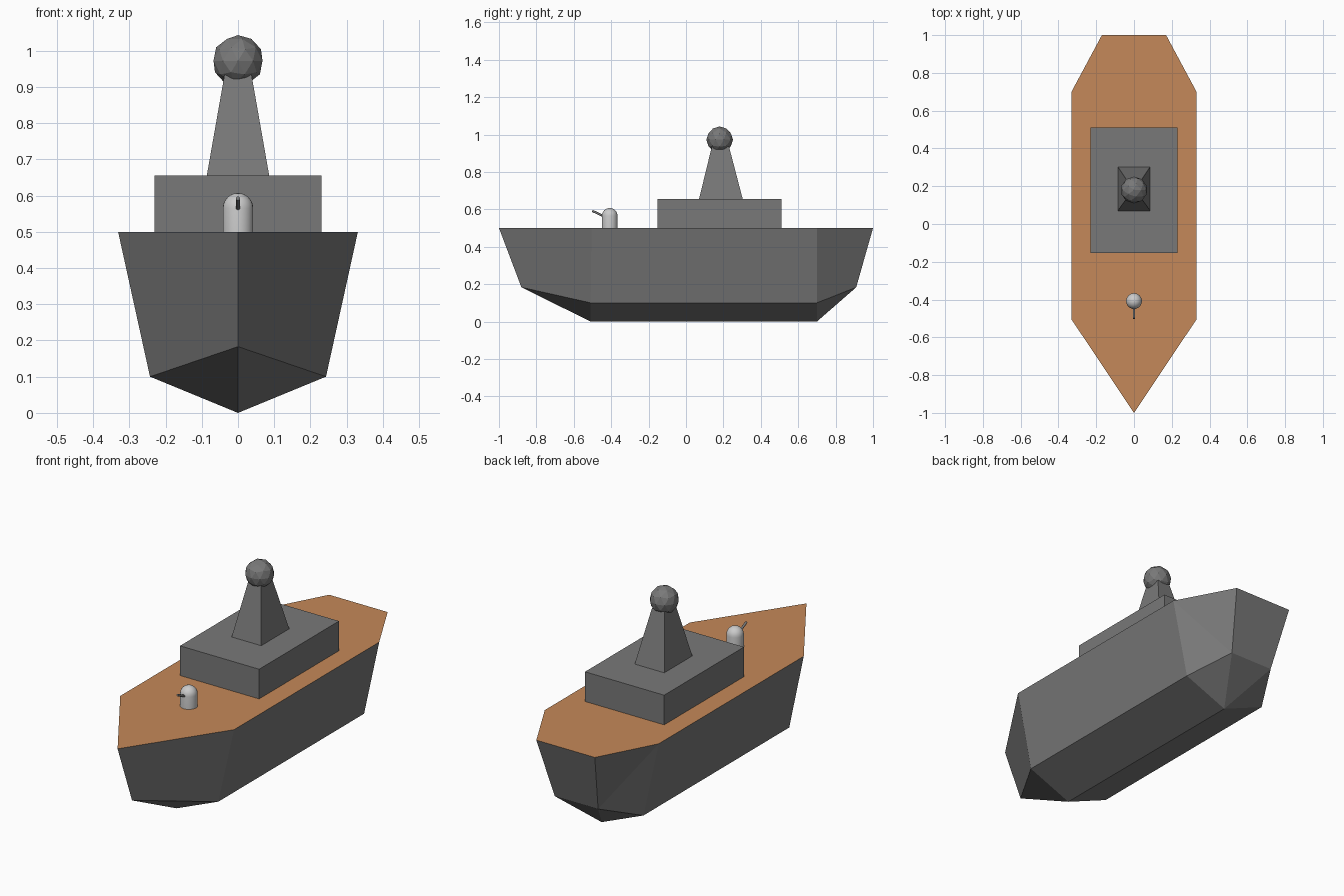
import bpy, bmesh, math
from mathutils import Vector

if "Cube" in bpy.data.objects:
    bpy.data.objects.remove(bpy.data.objects["Cube"])


def material(name, r, g, b):
    m = bpy.data.materials.new(name)
    m.diffuse_color = (r, g, b, 1)
    m.use_nodes = True
    m.node_tree.nodes["Principled BSDF"].inputs["Base Color"].default_value = m.diffuse_color
    return m


dark = material("dark_grey", 0.19, 0.19, 0.19)
wood = material("deck_brown", 0.56, 0.25, 0.1)
light = material("light_grey", 0.7, 0.7, 0.7)


def make_object(name, bm, *mats):
    bmesh.ops.recalc_face_normals(bm, faces=bm.faces)
    me = bpy.data.meshes.new(name)
    bm.to_mesh(me)
    bm.free()
    ob = bpy.data.objects.new(name, me)
    bpy.context.collection.objects.link(ob)
    for m in mats:
        me.materials.append(m)
    return ob


def smooth(ob, angle=35):
    bpy.ops.object.select_all(action='DESELECT')
    ob.select_set(True)
    bpy.context.view_layer.objects.active = ob
    bpy.ops.object.shade_smooth_by_angle(angle=math.radians(angle))


def tapered_box(name, bottom, top, z0, z1, mat):
    """Block between two centred rectangles given as (half_x, y0, y1)."""
    bm = bmesh.new()
    rings = []
    for (hx, y0, y1), z in ((bottom, z0), (top, z1)):
        rings.append([bm.verts.new((x, y, z)) for x, y in
                      ((-hx, y0), (hx, y0), (hx, y1), (-hx, y1))])
    lo, hi = rings
    for i in range(4):
        j = (i + 1) % 4
        bm.faces.new((lo[i], lo[j], hi[j], hi[i]))
    bm.faces.new(lo[::-1])
    bm.faces.new(hi)
    return make_object(name, bm, mat)


# Hull: deck outline and chine line from bow to stern, closed to a keel line
deck_side = [(0, -1, 0.5), (0.331, -0.505, 0.5), (0.331, 0.7, 0.5), (0.17, 1, 0.5)]
chine_side = [(0, -0.88, 0.183), (0.243, -0.51, 0.1), (0.243, 0.7, 0.1), (0.126, 0.91, 0.183)]


def full_ring(bm, side):
    pts = side + [(-x, y, z) for x, y, z in reversed(side[1:])]
    return [bm.verts.new(p) for p in pts]


bm = bmesh.new()
d = full_ring(bm, deck_side)
c = full_ring(bm, chine_side)
keel_front = bm.verts.new((0, -0.51, 0))
keel_back = bm.verts.new((0, 0.7, 0))
bm.faces.new(d).material_index = 1
for i in range(7):
    j = (i + 1) % 7
    if i == 2:      # stern quarters are creased from deck corner to transom foot
        bm.faces.new((d[i], d[j], c[j]))
        bm.faces.new((d[i], c[j], c[i]))
    elif i == 4:
        bm.faces.new((d[i], d[j], c[i]))
        bm.faces.new((d[j], c[j], c[i]))
    else:
        bm.faces.new((d[i], d[j], c[j], c[i]))
bm.faces.new((c[0], c[1], keel_front))
bm.faces.new((c[6], c[0], keel_front))
bm.faces.new((c[1], c[2], keel_back, keel_front))
bm.faces.new((c[5], c[6], keel_front, keel_back))
for i in (2, 3, 4):
    bm.faces.new((c[i], c[i + 1], keel_back))
make_object("hull", bm, dark, wood)

# Superstructure and mast
tapered_box("cabin", (0.23, -0.153, 0.51), (0.23, -0.153, 0.51), 0.5, 0.656, dark)
tapered_box("mast", (0.086, 0.07, 0.303), (0.037, 0.138, 0.23), 0.656, 0.935, dark)

# Faceted radar dome
bm = bmesh.new()
bmesh.ops.create_icosphere(bm, subdivisions=2, radius=0.071)
bmesh.ops.translate(bm, verts=bm.verts, vec=(0, 0.18, 0.972))
make_object("radar_dome", bm, dark)

# Gun turret: revolved profile of a short cylinder with a round cap
R, TY = 0.042, -0.408
bm = bmesh.new()
profile = [(0, 0.5), (R, 0.5)] + [
    (R * math.cos(math.radians(a)), 0.565 + R * math.sin(math.radians(a)))
    for a in range(0, 90, 15)] + [(0, 0.565 + R)]
vs = [bm.verts.new((r, TY, z)) for r, z in profile]
edges = [bm.edges.new(p) for p in zip(vs, vs[1:])]
bmesh.ops.spin(bm, geom=vs + edges, cent=(0, TY, 0), axis=(0, 0, 1),
               angle=2 * math.pi, steps=24)
bmesh.ops.remove_doubles(bm, verts=bm.verts, dist=0.0005)
smooth(make_object("gun_turret", bm, light))

# Gun barrel, raised toward the bow
start, end = Vector((0, TY, 0.547)), Vector((0, -0.501, 0.592))
axis = end - start
bm = bmesh.new()
bmesh.ops.create_cone(bm, cap_ends=True, segments=12, radius1=0.006,
                      radius2=0.006, depth=axis.length)
bmesh.ops.rotate(bm, verts=bm.verts, matrix=axis.to_track_quat('Z', 'Y').to_matrix())
bmesh.ops.translate(bm, verts=bm.verts, vec=(start + end) / 2)
smooth(make_object("gun_barrel", bm, dark))
